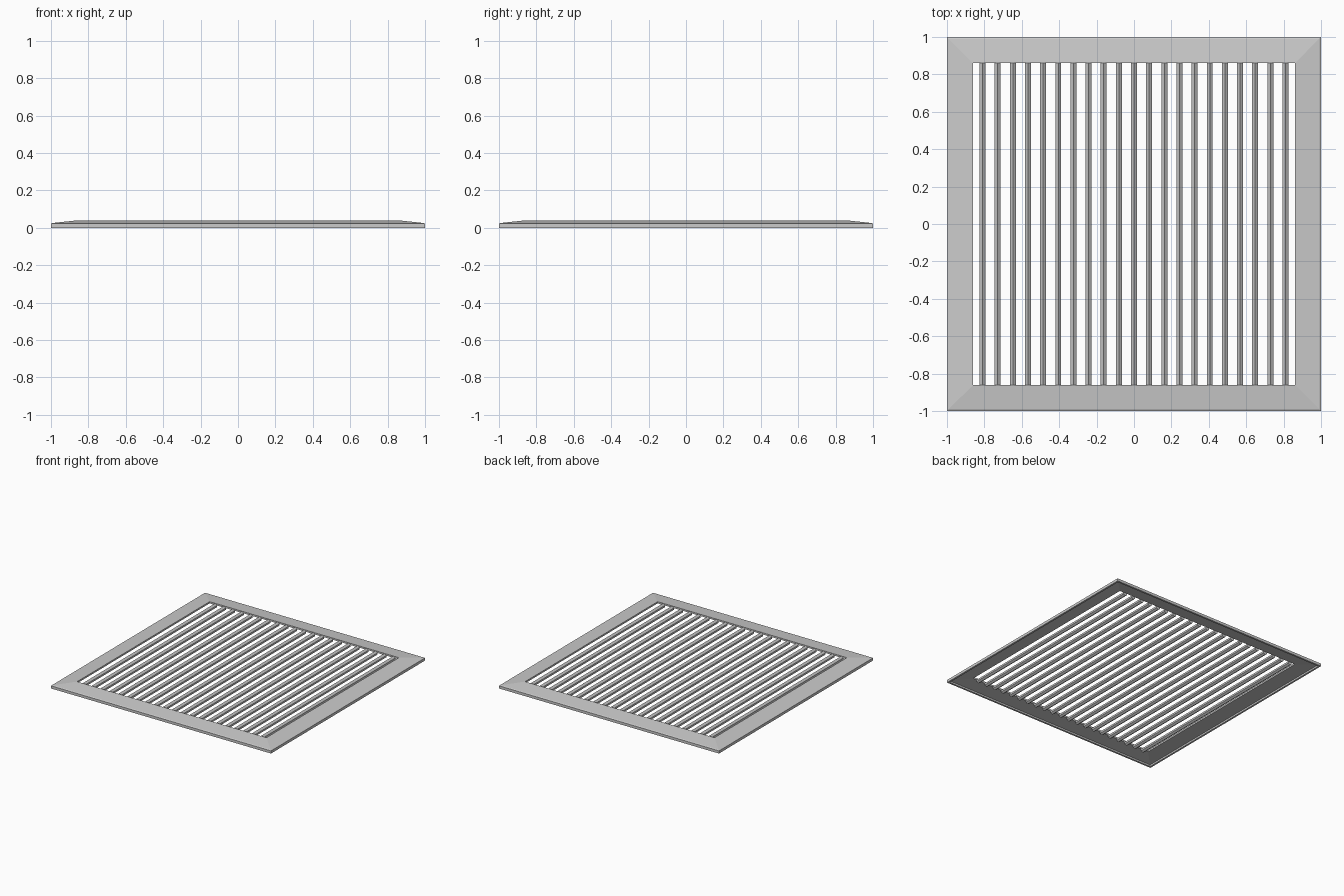
import bpy, bmesh

if "Cube" in bpy.data.objects:
    bpy.data.objects.remove(bpy.data.objects["Cube"])


def finish(bm, name):
    bmesh.ops.recalc_face_normals(bm, faces=bm.faces)
    mesh = bpy.data.meshes.new(name)
    bm.to_mesh(mesh)
    bm.free()
    ob = bpy.data.objects.new(name, mesh)
    bpy.context.collection.objects.link(ob)
    return ob


# Square frame: a shallow hollow profile (half-width, z) swept around four mitred corners
profile = [(1.0, 0.0), (1.0, 0.022), (0.99, 0.026), (0.86, 0.04),
           (0.86, 0.026), (0.985, 0.014), (0.985, 0.0)]
corners = [(-1, -1), (1, -1), (1, 1), (-1, 1)]
bm = bmesh.new()
rings = [[bm.verts.new((sx * r, sy * r, z)) for sx, sy in corners] for r, z in profile]
for i, ring in enumerate(rings):
    nxt = rings[(i + 1) % len(rings)]
    for k in range(4):
        j = (k + 1) % 4
        bm.faces.new((ring[k], ring[j], nxt[j], nxt[k]))
frame = finish(bm, "frame")

# Row of upright slats with ridged tops and bottoms
slat_profile = [(0, 0.04), (-0.016, 0.027), (-0.016, 0.012),
                (0, 0.002), (0.016, 0.012), (0.016, 0.027)]
COUNT, PITCH, HALF = 21, 0.081, 0.862
for i in range(COUNT):
    cx = (i - (COUNT - 1) / 2) * PITCH
    bm = bmesh.new()
    a = [bm.verts.new((cx + x, -HALF, z)) for x, z in slat_profile]
    b = [bm.verts.new((cx + x, HALF, z)) for x, z in slat_profile]
    bm.faces.new(a)
    bm.faces.new(b)
    for k in range(len(a)):
        j = (k + 1) % len(a)
        bm.faces.new((a[k], a[j], b[j], b[k]))
    finish(bm, f"slat_{i + 1:02d}")
